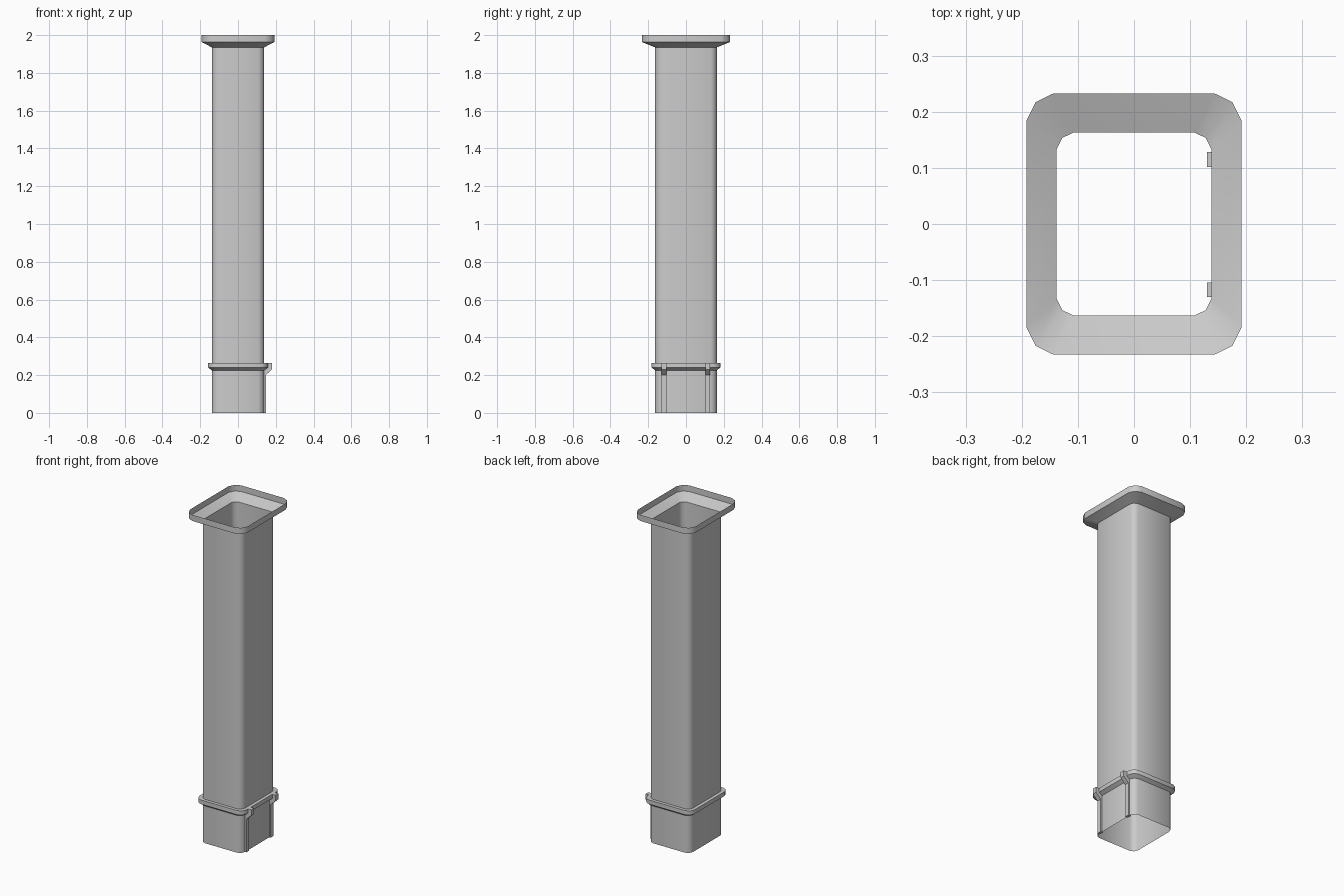
import bpy, bmesh, math

cube = bpy.data.objects.get("Cube")
if cube:
    bpy.data.objects.remove(cube, do_unlink=True)

grey = bpy.data.materials.new("plain grey")
grey.use_nodes = True
colour = (0.6, 0.6, 0.6, 1)
grey.diffuse_color = colour
grey.node_tree.nodes["Principled BSDF"].inputs["Base Color"].default_value = colour


def finish(name, bm, normals=False):
    if normals:
        bmesh.ops.recalc_face_normals(bm, faces=bm.faces)
    mesh = bpy.data.meshes.new(name)
    bm.to_mesh(mesh)
    bm.free()
    mesh.materials.append(grey)
    obj = bpy.data.objects.new(name, mesh)
    bpy.context.collection.objects.link(obj)
    bpy.ops.object.select_all(action="DESELECT")
    obj.select_set(True)
    bpy.context.view_layer.objects.active = obj
    bpy.ops.object.shade_smooth_by_angle(angle=math.radians(38))
    return obj


def outline(hx, hy, cut):
    # Rounded rectangle with two segments per corner, counter-clockwise
    corner = [(hx, hy - cut), (hx - cut * 0.34, hy - cut * 0.32), (hx - cut, hy)]
    points = []
    for sx, sy in ((1, 1), (-1, 1), (-1, -1), (1, -1)):
        part = [(sx * x, sy * y) for x, y in corner]
        points += part if sx * sy > 0 else part[::-1]
    return points


def loft(name, sections):
    # Open skin through rounded rectangles, from bottom to top
    bm = bmesh.new()
    rings = [[bm.verts.new((x, y, z)) for x, y in outline(hx, hy, cut)]
             for z, hx, hy, cut in sections]
    for low, high in zip(rings, rings[1:]):
        for i in range(len(low)):
            j = (i + 1) % len(low)
            bm.faces.new((low[i], low[j], high[j], high[i]))
    return finish(name, bm)


HX, HY = 0.138, 0.163

# Thin open tube with its flared mouth
loft("tube_with_flared_mouth", [
    (0, HX, HY, 0.03), (1.935, HX, HY, 0.03),
    (1.963, 0.192, 0.233, 0.049), (2, 0.192, 0.233, 0.049)])

# Collar with a sloping underside
loft("collar", [
    (0.225, HX, HY, 0.03), (0.24, 0.158, 0.182, 0.036),
    (0.265, 0.158, 0.182, 0.036), (0.265, HX, HY, 0.03)])

# Two ribs on the left side, stepping out over the collar
rib = [(0.13, 0), (0.147, 0), (0.147, 0.2), (0.18, 0.231), (0.18, 0.265), (0.13, 0.265)]
for name, y in (("front_rib", -0.117), ("back_rib", 0.115)):
    bm = bmesh.new()
    face = bm.faces.new([bm.verts.new((x, y - 0.013, z)) for x, z in rib])
    extruded = bmesh.ops.extrude_face_region(bm, geom=[face])["geom"]
    bmesh.ops.translate(bm, vec=(0, 0.026, 0),
                        verts=[v for v in extruded if isinstance(v, bmesh.types.BMVert)])
    finish(name, bm, normals=True)
